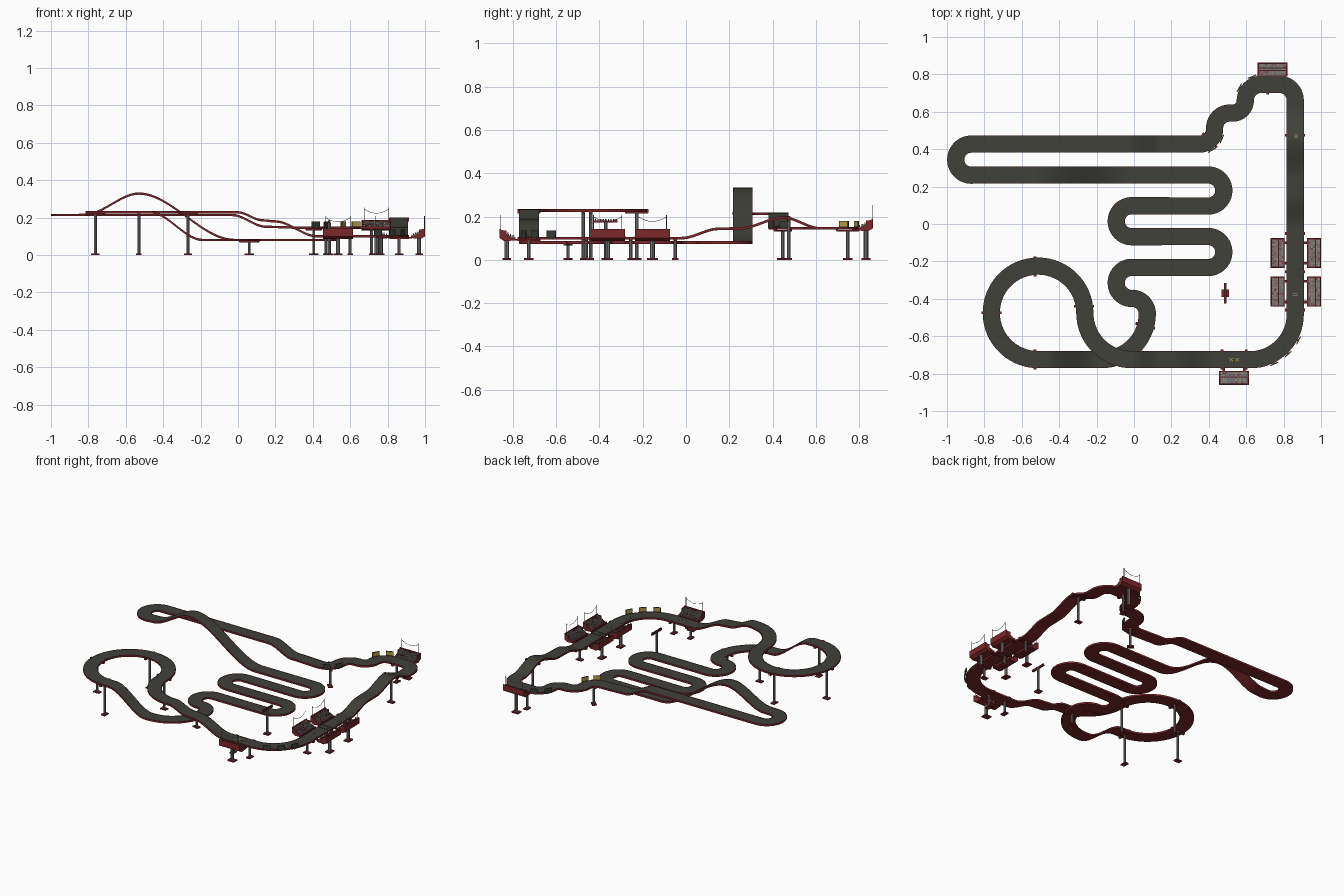
import bpy, bmesh, math, random
from mathutils import Matrix, Vector

if "Cube" in bpy.data.objects:
    bpy.data.objects.remove(bpy.data.objects["Cube"])
random.seed(4)

COL = {"track_grey": (.052, .052, .043), "deck_red": (.2, .02, .024), "post_grey": (.2, .2, .2),
       "panel_dark": (.04, .045, .035), "sign_yellow": (.45, .34, .05),
       "crowd_tan": (.36, .31, .23), "crowd_grey": (.18, .17, .16)}
MATS = {}
for n, c in COL.items():
    m = bpy.data.materials.new(n)
    m.diffuse_color = (*c, 1)
    m.use_nodes = True
    m.node_tree.nodes["Principled BSDF"].inputs["Base Color"].default_value = m.diffuse_color
    MATS[n] = m
ORDER = list(COL)


def finish(name, bm):
    me = bpy.data.meshes.new(name)
    bmesh.ops.recalc_face_normals(bm, faces=bm.faces)
    bm.to_mesh(me)
    bm.free()
    for n in ORDER:
        me.materials.append(MATS[n])
    ob = bpy.data.objects.new(name, me)
    bpy.context.collection.objects.link(ob)
    return ob


def box(bm, M, c, s, mat, rot=0):
    T = M @ Matrix.Translation(c) @ Matrix.Rotation(rot, 4, 'Z') @ Matrix.Diagonal((*s, 1))
    r = bmesh.ops.create_cube(bm, size=1, matrix=T)
    for f in {f for v in r["verts"] for f in v.link_faces}:
        f.material_index = ORDER.index(mat)


def rod(bm, M, a, b, r, mat, n=8):
    a, b = Vector(a), Vector(b)
    d = b - a
    T = M @ Matrix.Translation((a + b) / 2) @ d.to_track_quat('Z', 'Y').to_matrix().to_4x4()
    q = bmesh.ops.create_cone(bm, cap_ends=True, segments=n, radius1=r, radius2=r, depth=d.length, matrix=T)
    for f in {f for v in q["verts"] for f in v.link_faces}:
        f.material_index = ORDER.index(mat)


def place(x, y, z=0, deg=0):
    return Matrix.Translation((x, y, z)) @ Matrix.Rotation(math.radians(deg), 4, 'Z')


# ---- track centre line: arcs at constant height, straights with height keys ----
path = []


def add(x, y, z):
    if not path or (Vector((x, y)) - path[-1].xy).length > .004:
        path.append(Vector((x, y, z)))


def arc(cx, cy, r, a0, a1, z):
    n = max(8, int(abs(a1 - a0) / 6))
    for i in range(n + 1):
        a = math.radians(a0 + (a1 - a0) * i / n)
        add(cx + r * math.cos(a), cy + r * math.sin(a), z)


def run(axis, fixed, keys):
    # keys are (coordinate, height) along x or y, eased between
    for (p, z0), (q, z1) in zip(keys, keys[1:]):
        n = max(1, int(abs(q - p) / .018)) if z0 != z1 else 2
        for i in range(n + 1):
            t = i / n
            c, z = p + (q - p) * t, z0 + (z1 - z0) * t * t * (3 - 2 * t)
            add(*((c, fixed) if axis == 'x' else (fixed, c)), z)


run('y', .862, [(-.485, .105), (-.02, .105), (.15, .148), (.25, .15), (.45, .2), (.62, .15), (.66, .15)])
arc(.775, .66, .087, 0, 90, .15)
arc(.682, .66, .087, 90, 180, .15)
arc(.528, .66, .067, 0, -90, .15)
arc(.512, .512, .081, 90, 180, .15)
arc(.35, .508, .081, 0, -90, .15)
run('x', .427, [(.35, .15), (.15, .155), (-.03, .218), (-.87, .218)])
arc(-.87, .344, .083, 90, 270, .218)
run('x', .262, [(-.87, .218), (-.82, .22), (-.53, .333), (-.02, .085), (.397, .085)])
arc(.397, .179, .083, 90, -90, .085)
arc(-.012, .015, .083, 90, 270, .085)
arc(.397, -.15, .083, 90, -90, .085)
arc(-.012, -.315, .083, 90, 270, .085)
arc(-.012, -.48, .083, 90, 0, .085)
arc(-.174, -.48, .245, 0, -90, .085)
run('x', -.725, [(-.19, .085), (-.47, .233), (-.51, .233)])
arc(-.513, -.475, .25, 270, 0, .233)
arc(-.013, -.475, .25, 180, 270, .233)
run('x', -.725, [(0, .233), (.13, .19), (.2, .184), (.42, .105), (.62, .105)])
arc(.62, -.484, .242, -90, 0, .105)
if (path[0] - path[-1]).length < .01:
    path.pop()

# ---- sweep the deck section along the path: grey road, red lips, sides and underside ----
SEC = [(-.046, -.011), (-.046, .0015), (-.0435, .0015), (-.0435, 0),
       (.0435, 0), (.0435, .0015), (.046, .0015), (.046, -.011)]
bm = bmesh.new()
rings = []
N = len(path)
for i, p in enumerate(path):
    d = path[(i + 1) % N] - path[i - 1]
    side = Vector((d.y, -d.x, 0)).normalized()
    rings.append([bm.verts.new(p + side * u + Vector((0, 0, w))) for u, w in SEC])
for i in range(N):
    a, b = rings[i], rings[(i + 1) % N]
    for k in range(8):
        f = bm.faces.new((a[k], a[(k + 1) % 8], b[(k + 1) % 8], b[k]))
        f.material_index = 0 if k == 3 else 1
finish("race_track", bm)

# ---- track supports: foot, post, clamp across the deck ----
SUPPORTS = [(-.763, -.475, 0, .233), (-.53, -.227, 90, .233), (-.53, -.725, 90, .233),
            (-.267, -.44, 0, .233), (.06, -.545, -15, .085), (.405, .447, -45, .15),
            (.715, .747, 90, .15), (.862, .475, 0, .198), (.862, -.05, 0, .105),
            (.862, -.255, 0, .105), (.862, -.46, 0, .105), (.47, -.725, 90, .105), (.6, -.725, 90, .105)]
for i, (x, y, deg, z) in enumerate(SUPPORTS):
    bm = bmesh.new()
    M = place(x, y, 0, deg)
    box(bm, M, (0, 0, .004), (.044, .03, .008), "deck_red")
    rod(bm, M, (0, 0, .006), (0, 0, z - .014), .008, "post_grey")
    box(bm, M, (0, 0, z - .015), (.104, .014, .007), "deck_red")
    for s in (-1, 1):
        box(bm, M, (s * .0495, 0, z - .008), (.008, .015, .018), "deck_red")
    finish(f"track_support_{i + 1}", bm)


# ---- grandstands: sloped body, rows of spectators, poles with a hanging line ----
def grandstand(i, x, y, deg, z):
    M = place(x, y, z, deg)
    bm = bmesh.new()
    L = .08
    prof = [(-.037, -.002), (-.037, .011), (-.031, .011), (-.031, .006), (.031, .036),
            (.031, .05), (.037, .05), (.037, .008), (.015, -.006)]
    ends = [[bm.verts.new(M @ Vector((s * L, u, w))) for u, w in prof] for s in (-1, 1)]
    faces = [bm.faces.new(e) for e in ends]
    n = len(prof)
    for k in range(n):
        faces.append(bm.faces.new((ends[0][k], ends[0][(k + 1) % n], ends[1][(k + 1) % n], ends[1][k])))
    for f in faces:
        f.material_index = 1
    for s in (-1, 1):   # end walls and connectors to the track
        box(bm, M, (s * (L - .003), .02, .028), (.006, .03, .03), "deck_red")
        box(bm, M, (s * .055, -.046, 0), (.014, .026, .007), "deck_red")
    for r in range(5):  # stepped benches
        box(bm, M, (0, -.025 + r * .0125, .011 + r * .006), (.146, .0115, .008), "crowd_grey")
    rod(bm, M, (0, .005, .005 - z), (0, .005, .004), .011, "post_grey")
    box(bm, M, (0, .005, .004 - z), (.05, .04, .008), "deck_red")
    finish(f"grandstand_{i}", bm)

    bm = bmesh.new()
    for r in range(5):
        for c in range(13):
            if random.random() < .75:
                box(bm, M, (-.066 + c * .011, -.025 + r * .0125, .018 + r * .006), (.007, .006, .008),
                    random.choice(["crowd_tan", "crowd_tan", "post_grey", "deck_red"]))
    finish(f"spectators_{i}", bm)

    bm = bmesh.new()
    for s in (-1, 1):
        rod(bm, M, (s * .065, .034, .045), (s * .065, .034, .115), .0017, "post_grey", 6)
    pts = [(-.065 + .13 * k / 8, .034, .085 + .022 * (k / 4 - 1) ** 2) for k in range(9)]
    for a, b in zip(pts, pts[1:]):
        rod(bm, M, a, b, .0013, "post_grey", 5)
    finish(f"stand_line_{i}", bm)


for i, a in enumerate([(.963, -.155, -90, .092), (.963, -.362, -90, .092), (.768, -.155, 90, .092),
                       (.768, -.362, 90, .092), (.535, -.823, 180, .092), (.74, .826, 0, .138)]):
    grandstand(i + 1, *a)

# ---- boards round the outside of three bends: yellow inside, dark behind ----
BENDS = [(.62, -.484, .293, (-28, -46, -64), .105, .046), (.682, .66, .136, (112, 150), .15, .05),
         (.35, .508, .13, (-60, -24), .15, .05)]
k = 0
for cx, cy, r, angs, z, w in BENDS:
    for a in angs:
        k += 1
        M = place(cx, cy, z, a)
        bm = bmesh.new()
        box(bm, M, (r + .002, 0, .013), (.004, w, .034), "panel_dark")
        box(bm, M, (r - .001, 0, .015), (.002, w - .006, .024), "sign_yellow")
        box(bm, M, (r - .005, 0, -.007), (.014, .012, .006), "deck_red")
        finish(f"bend_board_{k}", bm)

# ---- light beam on a post in the infield ----
bm = bmesh.new()
M = place(.488, -.37)
box(bm, M, (0, 0, .004), (.04, .04, .008), "deck_red")
rod(bm, M, (0, 0, .005), (0, 0, .172), .008, "post_grey")
box(bm, M, (0, 0, .177), (.012, .108, .011), "deck_red")
for s in range(-4, 5):
    box(bm, M, (0, s * .012, .185), (.008, .006, .006), "panel_dark")
finish("infield_light_beam", bm)

# ---- painted road marks ----
bm = bmesh.new()
for x, y, z, deg in [(.52, -.725, .1065, 0), (.552, -.725, .1065, 0), (.866, .47, .2005, 90)]:
    M = place(x, y, z, deg)
    for s in (-1, 1):
        box(bm, M, (0, 0, 0), (.026, .0035, .002), "sign_yellow", s * .7)
for y in (-.372, -.384):
    box(bm, place(.862, y, .1062), (0, 0, 0), (.03, .003, .002), "crowd_tan")
for y in (-.24, -.28):
    box(bm, place(.862, y, .1062), (0, 0, 0), (.086, .004, .002), "panel_dark")
finish("road_marks", bm)
